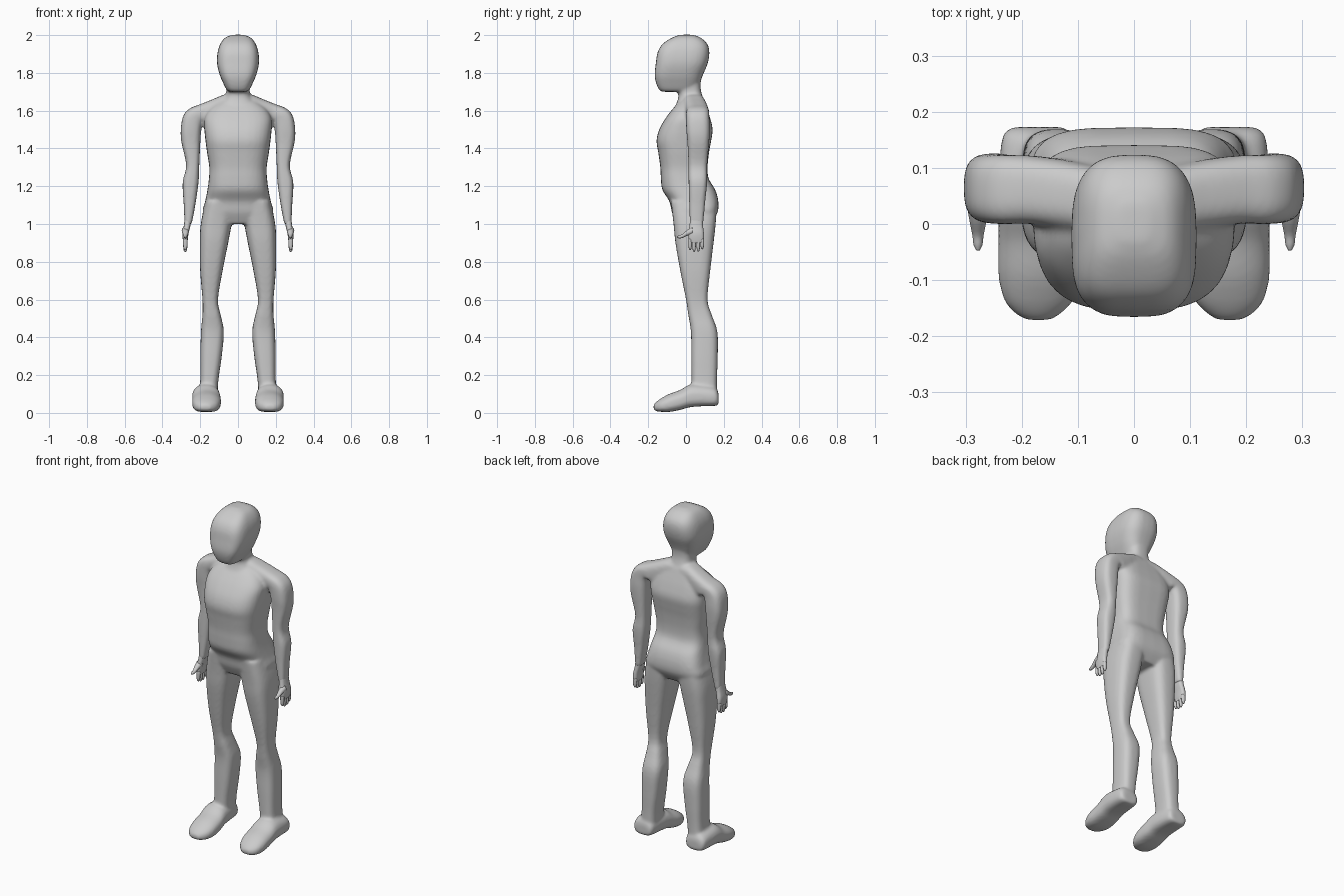
import bpy, bmesh, math
from mathutils import Vector

SEG, SUB = 32, 4


def ring_points(c, u, v, n_neg, n_pos):
    """Superellipse; n_neg / n_pos set squareness on the -v / +v side."""
    pts = []
    for i in range(SEG):
        a = 2 * math.pi * i / SEG
        ca, sa = math.cos(a), math.sin(a)
        n = n_pos if sa > 0 else n_neg
        e = 2 / n
        pts.append(c + u * math.copysign(abs(ca) ** e, ca) + v * math.copysign(abs(sa) ** e, sa))
    return pts


def catmull(p0, p1, p2, p3, t):
    return 0.5 * (2 * p1 + (p2 - p0) * t + (2 * p0 - 5 * p1 + 4 * p2 - p3) * t * t
                  + (3 * p1 - p0 - 3 * p2 + p3) * t ** 3)


def loft(bm, rings, n_neg=2.8, n_pos=2.8, mirror=False):
    """Smooth closed skin through rings given as (centre, u, v)."""
    k = len(rings)
    for s in ((1, -1) if mirror else (1,)):
        rows = []
        for i in range(k - 1):
            q = [rings[max(0, min(k - 1, j))] for j in (i - 1, i, i + 1, i + 2)]
            for m in range(SUB + (i == k - 2)):
                c, u, v = (catmull(*(r[d] for r in q), m / SUB) for d in range(3))
                rows.append([bm.verts.new((s * p.x, p.y, p.z))
                             for p in ring_points(c, u, v, n_neg, n_pos)])
        faces = [bm.faces.new(rows[0]), bm.faces.new(rows[-1])]
        for a, b in zip(rows, rows[1:]):
            for i in range(SEG):
                j = (i + 1) % SEG
                faces.append(bm.faces.new((a[i], a[j], b[j], b[i])))
        bmesh.ops.recalc_face_normals(bm, faces=faces)


def level(z, x0, x1, y0, y1):
    """Horizontal ring."""
    return (Vector(((x0 + x1) / 2, (y0 + y1) / 2, z)), Vector(((x1 - x0) / 2, 0, 0)),
            Vector((0, (y1 - y0) / 2, 0)))


def slanted(px, pz, qx, qz, y0, y1):
    """Ring spanning from inner point p to outer point q in the front view."""
    return (Vector(((px + qx) / 2, (y0 + y1) / 2, (pz + qz) / 2)),
            Vector(((qx - px) / 2, 0, (qz - pz) / 2)), Vector((0, (y1 - y0) / 2, 0)))


def upright(y, x0, x1, z0, z1):
    """Ring facing along y."""
    return (Vector(((x0 + x1) / 2, y, (z0 + z1) / 2)), Vector(((x1 - x0) / 2, 0, 0)),
            Vector((0, 0, (z1 - z0) / 2)))


def make_object(name, bm):
    me = bpy.data.meshes.new(name)
    bm.to_mesh(me)
    bm.free()
    ob = bpy.data.objects.new(name, me)
    bpy.context.collection.objects.link(ob)
    for p in me.polygons:
        p.use_smooth = True
    return ob


body = bmesh.new()

# head: z, half width, front, back
loft(body, [level(z, -w, w, a, b) for z, w, a, b in [
    (1.70, .045, -.125, .03), (1.71, .06, -.142, .05), (1.745, .078, -.158, .072),
    (1.79, .097, -.166, .09), (1.85, .111, -.160, .115), (1.91, .108, -.150, .124),
    (1.955, .093, -.122, .112), (1.988, .066, -.07, .075), (2.002, .025, -.03, .035)]], 3.6, 2.9)

# neck
loft(body, [level(z, -w, w, a, b) for z, w, a, b in [
    (1.58, .12, -.08, .11), (1.64, .09, -.05, .102), (1.68, .066, -.04, .086),
    (1.73, .062, -.05, .077), (1.80, .07, -.05, .085)]], 2.6, 2.8)

# torso
loft(body, [level(z, -w, w, a, b) for z, w, a, b in [
    (1.65, .10, -.035, .098), (1.61, .15, -.07, .112), (1.56, .178, -.108, .128),
    (1.50, .178, -.142, .141), (1.44, .172, -.156, .133), (1.38, .164, -.147, .122),
    (1.30, .152, -.136, .114), (1.24, .154, -.133, .12), (1.18, .162, -.125, .155),
    (1.12, .174, -.088, .171), (1.06, .187, -.074, .167), (1.0, .15, -.045, .13)]], 2.8, 4)

# arms, running from the neck over the shoulder to the wrist
loft(body, [slanted(*r) for r in [
    (.02, 1.55, .02, 1.69, -.03, .10), (.07, 1.54, .075, 1.684, -.02, .105),
    (.12, 1.53, .13, 1.662, -.01, .115), (.165, 1.535, .20, 1.634, 0, .122),
    (.18, 1.55, .255, 1.612, 0, .123), (.19, 1.53, .29, 1.572, 0, .124),
    (.196, 1.49, .303, 1.50, .002, .126), (.20, 1.42, .299, 1.43, .008, .122),
    (.205, 1.31, .274, 1.31, .013, .112), (.209, 1.22, .293, 1.22, .014, .112),
    (.226, 1.10, .287, 1.10, .017, .10), (.245, 1.0, .283, 1.0, .02, .092)]], 3, 3, True)

# legs
loft(body, [level(*r) for r in [
    (1.12, .02, .172, -.08, .165), (1.0, .034, .197, -.066, .157), (.90, .052, .202, -.056, .146),
    (.75, .082, .20, -.03, .128), (.60, .106, .188, 0, .114), (.52, .092, .188, .012, .136),
    (.43, .075, .196, .026, .166), (.30, .086, .199, .028, .168), (.17, .104, .20, .03, .164),
    (.06, .11, .21, .03, .165)]], 3, 3, True)

# feet, heel to toe
loft(body, [upright(*r) for r in [
    (.173, .125, .215, .045, .10), (.155, .11, .235, .037, .135), (.08, .10, .241, .035, .15),
    (.02, .095, .242, .03, .15), (-.03, .09, .242, .016, .122), (-.09, .092, .242, .005, .10),
    (-.135, .107, .232, .006, .075), (-.16, .13, .212, .01, .056), (-.172, .15, .19, .02, .042)]],
     3.2, 2.1, True)

ob = make_object("body", body)
rm = ob.modifiers.new("merge", 'REMESH')
rm.mode = 'VOXEL'
rm.voxel_size = 0.008
rm.use_smooth_shade = True
sm = ob.modifiers.new("soften", 'SMOOTH')
sm.factor = 0.5
sm.iterations = 8

# hands: palm, four fingers, thumb
SEG, SUB = 12, 3
hands = bmesh.new()
loft(hands, [level(*r) for r in [
    (1.04, .245, .281, .025, .088), (.99, .252, .287, .018, .09), (.95, .262, .294, .012, .095),
    (.915, .266, .292, .014, .096), (.90, .27, .289, .02, .09)]], 3, 3, True)
for y, tip in [(.022, .862), (.043, .853), (.065, .854), (.086, .866)]:
    loft(hands, [level(z, .279 - r, .279 + r, y - .8 * r, y + .8 * r) for z, r in [
        (.92, .012), (.89, .0115), (tip + .01, .009), (tip, .003)]], 2, 2, True)
loft(hands, [upright(y, .278 - r, .278 + r, z - r, z + r) for y, z, r in [
    (.035, .965, .02), (.005, .952, .015), (-.02, .936, .010), (-.037, .932, .008),
    (-.047, .932, .003)]], 2, 2, True)
make_object("hands", hands)
